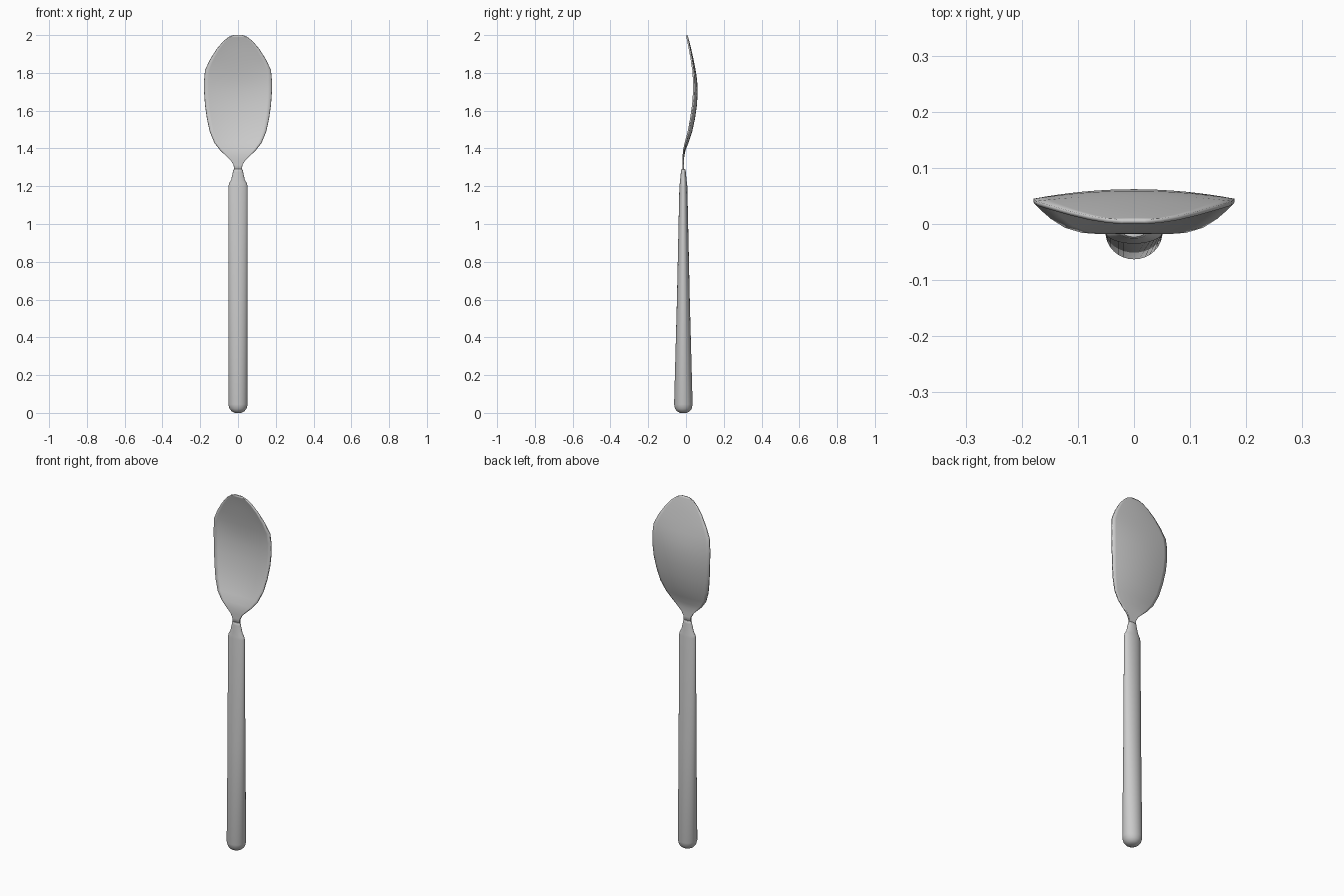
import bpy, bmesh, math

cube = bpy.data.objects.get("Cube")
if cube:
    bpy.data.objects.remove(cube)

steel = bpy.data.materials.new("brushed_steel")
steel.use_nodes = True
colour = (0.6, 0.6, 0.6, 1)
steel.diffuse_color = colour
steel.node_tree.nodes["Principled BSDF"].inputs["Base Color"].default_value = colour


def loft(name, rows, closed):
    """Skin a list of equal-length point rows; closed rows become a capped tube."""
    bm = bmesh.new()
    rings = [[bm.verts.new(p) for p in row] for row in rows]
    n = len(rings[0])
    for a, b in zip(rings, rings[1:]):
        for i in range(n if closed else n - 1):
            j = (i + 1) % n
            bm.faces.new((a[i], a[j], b[j], b[i]))
    if closed:
        bm.faces.new(rings[0][::-1])
        bm.faces.new(rings[-1])
    bmesh.ops.recalc_face_normals(bm, faces=bm.faces)
    mesh = bpy.data.meshes.new(name)
    bm.to_mesh(mesh)
    bm.free()
    mesh.materials.append(steel)
    obj = bpy.data.objects.new(name, mesh)
    bpy.context.collection.objects.link(obj)
    return obj


def smooth(obj, degrees):
    bpy.ops.object.select_all(action="DESELECT")
    obj.select_set(True)
    bpy.context.view_layer.objects.active = obj
    bpy.ops.object.shade_smooth_by_angle(angle=math.radians(degrees))


# Handle: elliptical rings (height, half width, half depth)
AXIS_Y = -0.014
SIDES = 32
handle_rings = [(0, .018, .018), (.008, .033, .033), (.022, .045, .044),
                (.045, .051, .049), (.6, .051, .034), (1.2, .051, .021),
                (1.215, .047, .019), (1.235, .036, .017), (1.275, .027, .013),
                (1.286, .025, .012), (1.29, .02, .009)]
handle = loft("handle", [
    [(rx * math.cos(k * math.tau / SIDES), AXIS_Y + ry * math.sin(k * math.tau / SIDES), z)
     for k in range(SIDES)] for z, rx, ry in handle_rings], True)
smooth(handle, 45)

# Bowl and neck: thin dished sheet (height, half width, centre y, rim y)
ACROSS = 16
bowl_rows = [(1.27, .02, -.014, -.014), (1.31, .023, -.014, -.014),
             (1.335, .036, -.014, -.014), (1.36, .062, -.013, -.014),
             (1.39, .093, -.007, -.012), (1.43, .124, .009, -.003),
             (1.49, .149, .029, .013), (1.56, .164, .044, .026),
             (1.63, .174, .054, .036), (1.70, .179, .058, .041),
             (1.76, .179, .055, .041), (1.815, .174, .047, .037),
             (1.87, .148, .036, .029), (1.925, .113, .024, .019),
             (1.965, .079, .014, .011), (1.99, .048, .007, .006),
             (2, .022, .004, .004)]
ts = [-1 + 2 * k / ACROSS for k in range(ACROSS + 1)]
bowl = loft("spoon_bowl", [
    [(w * t, rim + (mid - rim) * (1 - t * t), z) for t in ts]
    for z, w, mid, rim in bowl_rows], False)
sheet = bowl.modifiers.new("thickness", "SOLIDIFY")
sheet.thickness = 0.008
sheet.offset = 0
smooth(bowl, 45)
